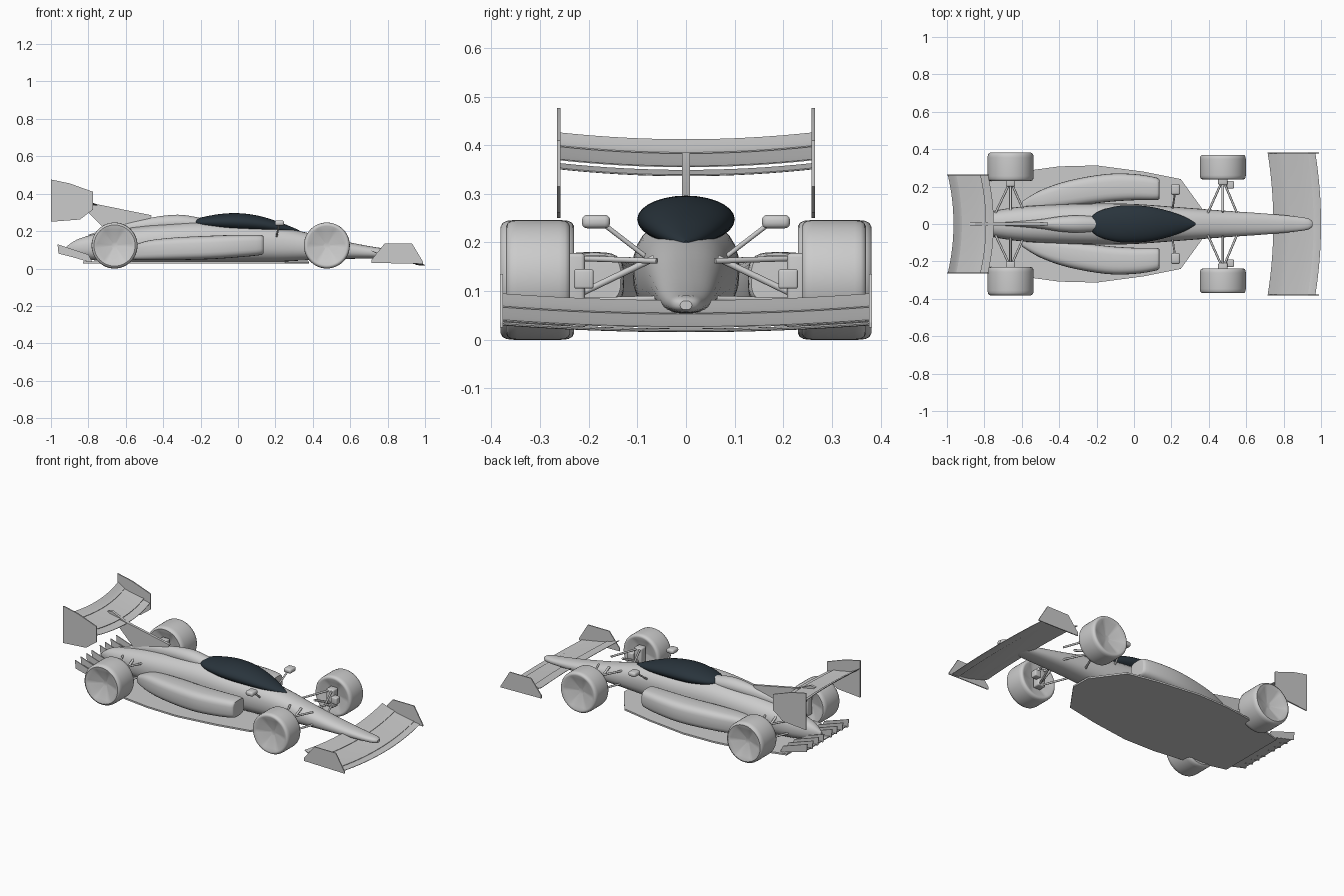
import bpy
import bmesh
from math import cos, sin, pi, radians
from mathutils import Vector

cube = bpy.data.objects.get("Cube")
if cube:
    bpy.data.objects.remove(cube)


def material(name, colour):
    m = bpy.data.materials.new(name)
    m.use_nodes = True
    m.diffuse_color = (*colour, 1)
    bsdf = m.node_tree.nodes["Principled BSDF"]
    bsdf.inputs["Base Color"].default_value = (*colour, 1)
    bsdf.inputs["Roughness"].default_value = 0.6
    return m


GREY = material("light grey", (0.6, 0.6, 0.6))
GLASS = material("dark canopy", (0.022, 0.034, 0.045))


def finish(name, bm, mat=GREY, mirror=False, angle=40):
    bmesh.ops.recalc_face_normals(bm, faces=bm.faces)
    me = bpy.data.meshes.new(name)
    bm.to_mesh(me)
    bm.free()
    me.materials.append(mat)
    me.shade_smooth()
    me.set_sharp_from_angle(angle=radians(angle))
    ob = bpy.data.objects.new(name, me)
    bpy.context.collection.objects.link(ob)
    if mirror:
        mod = ob.modifiers.new("mirror", 'MIRROR')
        mod.use_axis = (False, True, False)
    return ob


def skin(rings, caps=True):
    """Bridge a list of equal closed rings of points."""
    bm = bmesh.new()
    loops = [[bm.verts.new(p) for p in ring] for ring in rings]
    n = len(loops[0])
    for a, b in zip(loops, loops[1:]):
        for i in range(n):
            j = (i + 1) % n
            bm.faces.new((a[i], a[j], b[j], b[i]))
    if caps:
        bm.faces.new(loops[0])
        bm.faces.new(loops[-1])
    return bm


def smooth_stations(st, steps=4):
    """Catmull-Rom interpolation between stations."""
    st = [Vector(s) for s in st]
    out = []
    for i in range(len(st) - 1):
        p0, p1, p2, p3 = st[max(i - 1, 0)], st[i], st[i + 1], st[min(i + 2, len(st) - 1)]
        for k in range(steps):
            t = k / steps
            out.append(0.5 * (2 * p1 + (p2 - p0) * t + (2 * p0 - 5 * p1 + 4 * p2 - p3) * t**2
                              + (3 * p1 - p0 - 3 * p2 + p3) * t**3))
    return out + [st[-1]]


def loft(name, stations, power=1.0, mat=GREY, mirror=False, n=28):
    """Stations are (x, centre y, half width, bottom z, top z)."""
    rings = []
    for x, y, w, zb, zt in smooth_stations(stations):
        ring = []
        for i in range(n):
            c, s = cos(2 * pi * i / n), sin(2 * pi * i / n)
            c, s = [abs(v) ** power * (1 if v > 0 else -1) for v in (c, s)]
            ring.append((x, y + max(w, 0.003) * c, (zb + zt) / 2 + (zt - zb) / 2 * s))
        rings.append(ring)
    return finish(name, skin(rings), mat, mirror)


def side_plate(name, pts, y, thick, mirror=True):
    """Upright plate with an (x, z) outline."""
    rings = [[(x, y + s * thick / 2, z) for x, z in pts] for s in (-1, 1)]
    return finish(name, skin(rings), GREY, mirror, 20)


def wing(name, lead, trail, span, sag, bow=0.03, thick=0.007):
    """Cambered blade, bowed forward and sagging in the middle."""
    rings = []
    for k in range(17):
        y = span * (k / 8 - 1)
        f = 1 - (y / span) ** 2
        top, low = [], []
        for i in range(7):
            t = i / 6
            x = lead[0] + (trail[0] - lead[0]) * t + bow * f
            z = lead[1] + (trail[1] - lead[1]) * t ** 1.5 - sag * f
            h = thick * (0.35 + t * (1 - t) * 2.6) / 2
            top.append((x, y, z + h))
            low.append((x, y, z - h))
        rings.append(top + low[::-1])
    return finish(name, skin(rings))


def strut(name, a, b, r=0.006):
    a, b = Vector(a), Vector(b)
    q = (b - a).to_track_quat('Z', 'Y')
    rings = [[p + q @ Vector((r * cos(pi * i / 5), r * sin(pi * i / 5), 0)) for i in range(10)]
             for p in (a, b)]
    return finish(name, skin(rings), GREY, True)


def box(name, centre, size, bevel):
    bm = bmesh.new()
    bmesh.ops.create_cube(bm, size=1)
    for v in bm.verts:
        v.co = Vector(centre) + Vector(c * s for c, s in zip(v.co, size))
    bmesh.ops.bevel(bm, geom=bm.edges[:], offset=bevel, segments=3, profile=0.5, affect='EDGES')
    return finish(name, bm, GREY, True)


def wheel(name, x, y0, y1, r=0.123, n=48):
    """Round tyre with a hexagonal dished hub on both sides."""
    mid, half = (y0 + y1) / 2, (y1 - y0) / 2
    side = [(0.5, 0.02, 1), (0.93, 0.098, 1), (0.98, 0.104, 0), (1, 0.11, 0),
            (0.95, 0.117, 0), (0.84, 0.1215, 0), (0.65, r, 0)]
    profile = side + [(-f, q, h) for f, q, h in side[::-1]]
    rings = []
    for f, q, hexa in profile:
        ring = []
        for i in range(n):
            a = 2 * pi * i / n
            k = cos(pi / 6) / cos(a % (pi / 3) - pi / 6) if hexa else 1
            ring.append((x + q * k * cos(a), mid + f * half, r + q * k * sin(a)))
        rings.append(ring)
    return finish(name, skin(rings), GREY, True)


# Main body, engine cover and canopy
loft("fuselage", [
    (0.955, 0, 0.012, 0.062, 0.08), (0.93, 0, 0.03, 0.056, 0.09), (0.85, 0, 0.042, 0.054, 0.098),
    (0.7, 0, 0.056, 0.053, 0.12), (0.5, 0, 0.07, 0.05, 0.16), (0.33, 0, 0.083, 0.042, 0.2),
    (0.2, 0, 0.093, 0.036, 0.222), (0, 0, 0.107, 0.034, 0.238), (-0.2, 0, 0.11, 0.034, 0.25),
    (-0.4, 0, 0.105, 0.034, 0.238), (-0.6, 0, 0.093, 0.036, 0.215), (-0.75, 0, 0.07, 0.042, 0.188),
    (-0.86, 0, 0.04, 0.06, 0.155), (-0.92, 0, 0.008, 0.085, 0.115)], 0.85)
loft("engine_cover", [
    (-0.2, 0, 0.04, 0.2, 0.27), (-0.3, 0, 0.046, 0.2, 0.287), (-0.4, 0, 0.04, 0.2, 0.282),
    (-0.5, 0, 0.025, 0.19, 0.264), (-0.65, 0, 0.012, 0.17, 0.23), (-0.8, 0, 0.005, 0.15, 0.18)])
loft("canopy", [
    (-0.255, 0, 0.004, 0.24, 0.25), (-0.2, 0, 0.062, 0.22, 0.272), (-0.1, 0, 0.094, 0.205, 0.291),
    (0, 0, 0.1, 0.198, 0.296), (0.1, 0, 0.09, 0.195, 0.284), (0.2, 0, 0.065, 0.19, 0.256),
    (0.28, 0, 0.034, 0.19, 0.225), (0.33, 0, 0.004, 0.195, 0.203)], mat=GLASS)

# Side pods
loft("side_pod", [
    (0.135, 0.185, 0.045, 0.085, 0.168), (0.12, 0.188, 0.06, 0.072, 0.179),
    (0, 0.197, 0.07, 0.06, 0.18), (-0.15, 0.192, 0.075, 0.05, 0.175),
    (-0.35, 0.162, 0.07, 0.045, 0.165), (-0.5, 0.128, 0.052, 0.045, 0.145),
    (-0.6, 0.095, 0.025, 0.05, 0.1)], 0.6, mirror=True)

# Flat floor
half = [(0.38, 0.06), (0.25, 0.24), (0.05, 0.28), (-0.2, 0.313), (-0.4, 0.308),
        (-0.57, 0.285), (-0.72, 0.24), (-0.83, 0.21)]
outline = half + [(x, -y) for x, y in half[::-1]]
finish("floor", skin([[(x, y, z) for x, y in outline] for z in (0.028, 0.038)]))

# Diffuser ramp and its upright fins
ramp = [(-0.78, 0.03), (-0.95, 0.08), (-0.95, 0.086), (-0.78, 0.038)]
side_plate("diffuser", ramp, 0, 0.4, False)
for y in (0.04, 0.09, 0.145, 0.2):
    side_plate("diffuser_fin", [(-0.78, 0.035), (-0.96, 0.08), (-0.965, 0.13), (-0.8, 0.075)], y, 0.005)

# Rear wing with its pylon
for name, lead, trail in (("rear_wing_lower", (-0.78, 0.352), (-0.83, 0.362)),
                          ("rear_wing_main", (-0.82, 0.37), (-0.96, 0.396)),
                          ("rear_wing_flap", (-0.95, 0.398), (-0.995, 0.425))):
    wing(name, lead, trail, 0.26, 0.014)
side_plate("rear_endplate", [(-1, 0.476), (-0.9, 0.455), (-0.775, 0.41), (-0.775, 0.315),
                             (-0.845, 0.262), (-1, 0.25)], 0.262, 0.007)
side_plate("wing_pylon", [(-0.46, 0.284), (-0.76, 0.345), (-0.85, 0.385), (-0.88, 0.38),
                          (-0.7, 0.2), (-0.5, 0.22)], 0, 0.016, False)

# Front wing
for name, lead, trail in (("front_wing_lip", (0.97, 0.032), (0.92, 0.036)),
                          ("front_wing_main", (0.93, 0.04), (0.79, 0.066)),
                          ("front_wing_flap", (0.8, 0.068), (0.715, 0.094))):
    wing(name, lead, trail, 0.378, 0.014)
side_plate("front_endplate", [(0.715, 0.03), (0.715, 0.048), (0.785, 0.135), (0.93, 0.135),
                              (0.99, 0.035), (0.99, 0.025)], 0.379, 0.006)

# Wheels, hub carriers and suspension arms
for end, x, y0, y1 in (("front", 0.475, 0.238, 0.37), ("rear", -0.66, 0.23, 0.381)):
    wheel(end + "_wheel", x, y0, y1)
    box(end + "_hub_carrier", (x, y0 - 0.005, 0.123), (0.05, 0.05, 0.11), 0.008)
    for dx in (-0.08, 0.075):
        strut(end + "_upper_arm", (x + dx, 0.06, 0.162), (x, y0, 0.168))
        strut(end + "_lower_arm", (x + dx, 0.06, 0.085), (x, y0, 0.08))
    strut(end + "_pushrod", (x, 0.065, 0.168), (x, y0, 0.085), 0.007)
box("brake_duct", (0.515, 0.21, 0.125), (0.04, 0.04, 0.04), 0.005)

# Mirrors on stalks
box("mirror", (0.222, 0.185, 0.243), (0.05, 0.058, 0.028), 0.011)
strut("mirror_stalk", (0.205, 0.075, 0.165), (0.22, 0.17, 0.238), 0.005)
